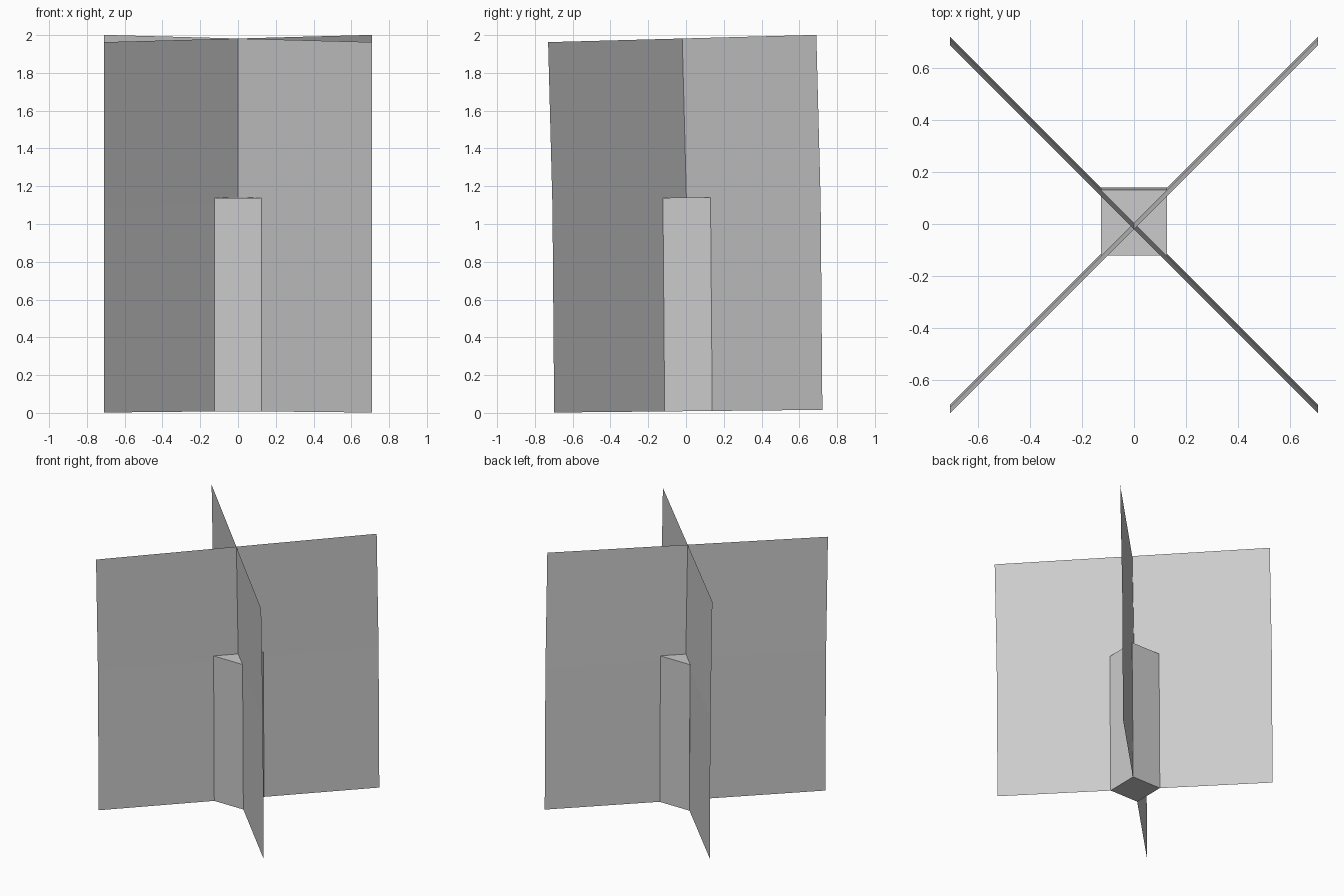
import bpy

if "Cube" in bpy.data.objects:
    bpy.data.objects.remove(bpy.data.objects["Cube"])

# Rows of the slightly bent sheets: (centre y, centre z, z slope towards the back)
ROWS = [(0.012, 0.009, 0.010), (0.003, 1.10, 0.015), (-0.020, 1.982, 0.027)]
HALF = 0.71


def add_mesh(name, verts, faces):
    mesh = bpy.data.meshes.new(name)
    mesh.from_pydata(verts, [], faces)
    mesh.update()
    obj = bpy.data.objects.new(name, mesh)
    bpy.context.collection.objects.link(obj)
    return obj


def point(row, x, y):
    cy, cz, slope = row
    return (x, cy + y, cz + slope * y)


# Two crossed diagonal sheets, bending gently towards the front
for name, side in (("sheet_left", -1), ("sheet_right", 1)):
    verts = []
    for row in ROWS:
        verts += [point(row, -side * HALF, -HALF), point(row, side * HALF, HALF)]
    faces = [(i, i + 1, i + 3, i + 2) for i in (0, 2)]
    add_mesh(name, verts, faces)

# Square central post, leaning with the sheets
B = 0.127
verts = []
for row in ((0.014, 0.009, 0.010), (0.005, 1.14, 0.012)):
    verts += [point(row, x, y) for x, y in ((-B, -B), (B, -B), (B, B), (-B, B))]
faces = [(3, 2, 1, 0), (4, 5, 6, 7)]
faces += [(i, (i + 1) % 4, (i + 1) % 4 + 4, i + 4) for i in range(4)]
add_mesh("central_post", verts, faces)
